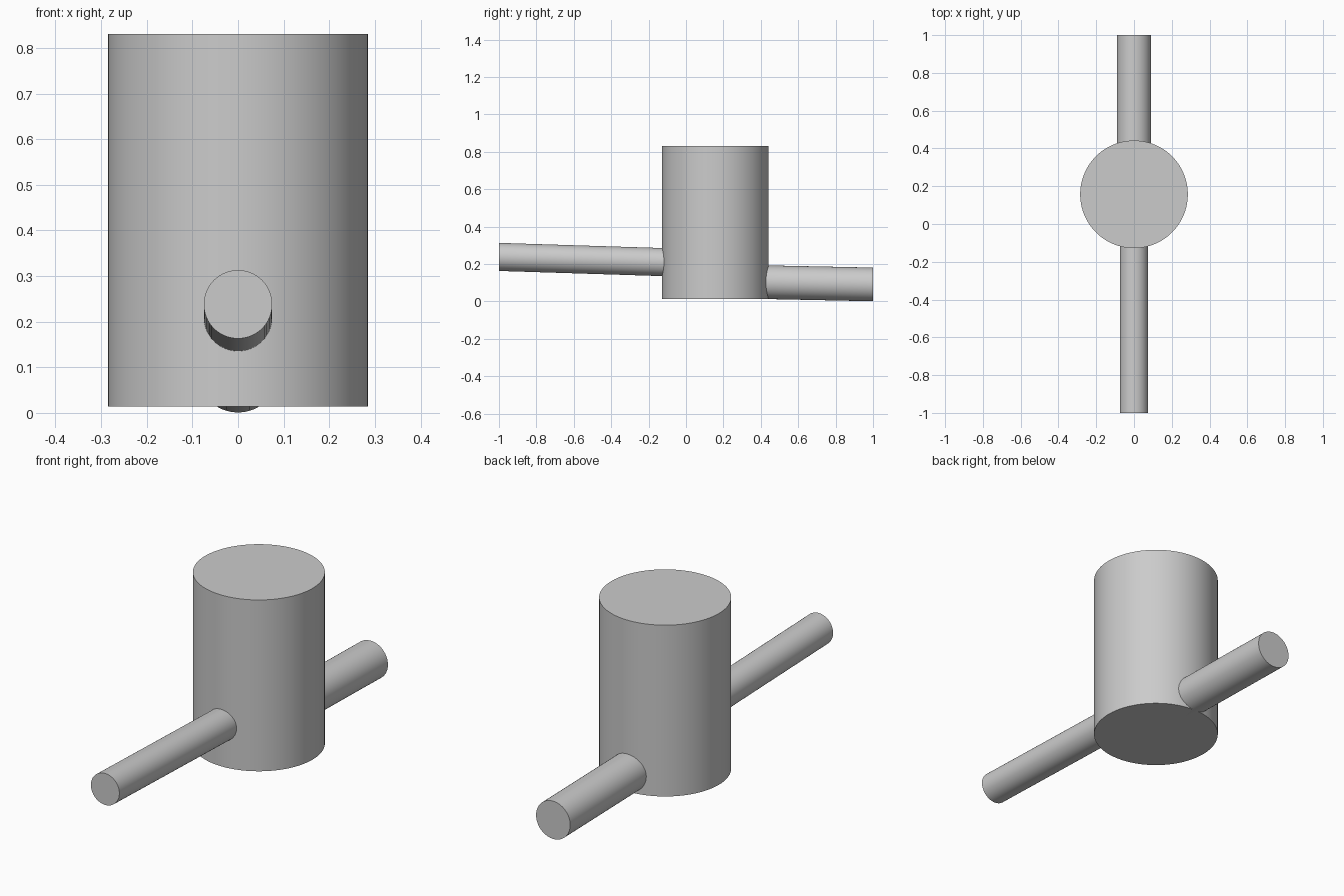
import bpy
import bmesh
from math import radians
from mathutils import Matrix

if "Cube" in bpy.data.objects:
    bpy.data.objects.remove(bpy.data.objects["Cube"], do_unlink=True)

# Single plain grey finish
GREY = (0.6, 0.6, 0.6, 1.0)
grey = bpy.data.materials.new("plain_grey")
grey.use_nodes = True
grey.diffuse_color = GREY
grey.node_tree.nodes["Principled BSDF"].inputs["Base Color"].default_value = GREY


def add_object(name, bm):
    bmesh.ops.recalc_face_normals(bm, faces=bm.faces)
    mesh = bpy.data.meshes.new(name)
    bm.to_mesh(mesh)
    bm.free()
    mesh.materials.append(grey)
    obj = bpy.data.objects.new(name, mesh)
    bpy.context.collection.objects.link(obj)
    bpy.ops.object.select_all(action='DESELECT')
    obj.select_set(True)
    bpy.context.view_layer.objects.active = obj
    bpy.ops.object.shade_smooth_by_angle(angle=radians(30))
    return obj


def cylinder(radius, length, matrix, sides):
    bm = bmesh.new()
    bmesh.ops.create_cone(bm, cap_ends=True, segments=sides, radius1=radius,
                          radius2=radius, depth=length, matrix=matrix)
    return bm


def pipe(name, radius, y0, z0, y1, z1):
    """Sloping pipe along y whose end caps stay upright."""
    turn = Matrix.Translation((0, (y0 + y1) / 2, 0)) @ Matrix.Rotation(radians(90), 4, 'X')
    bm = cylinder(radius, abs(y1 - y0), turn, 64)
    for v in bm.verts:
        v.co.z += z0 + (z1 - z0) * (v.co.y - y0) / (y1 - y0)
    return add_object(name, bm)


# Upright drum
DRUM_Y, DRUM_R, BOTTOM, TOP = 0.157, 0.285, 0.014, 0.83
add_object("drum", cylinder(DRUM_R, TOP - BOTTOM,
           Matrix.Translation((0, DRUM_Y, (BOTTOM + TOP) / 2)), 128))

# Pipes, with their inner ends buried in the drum
pipe("front_pipe", 0.075, -1.0, 0.238, -0.05, 0.208)
pipe("back_pipe", 0.09, 0.37, 0.104, 1.0, 0.091)
